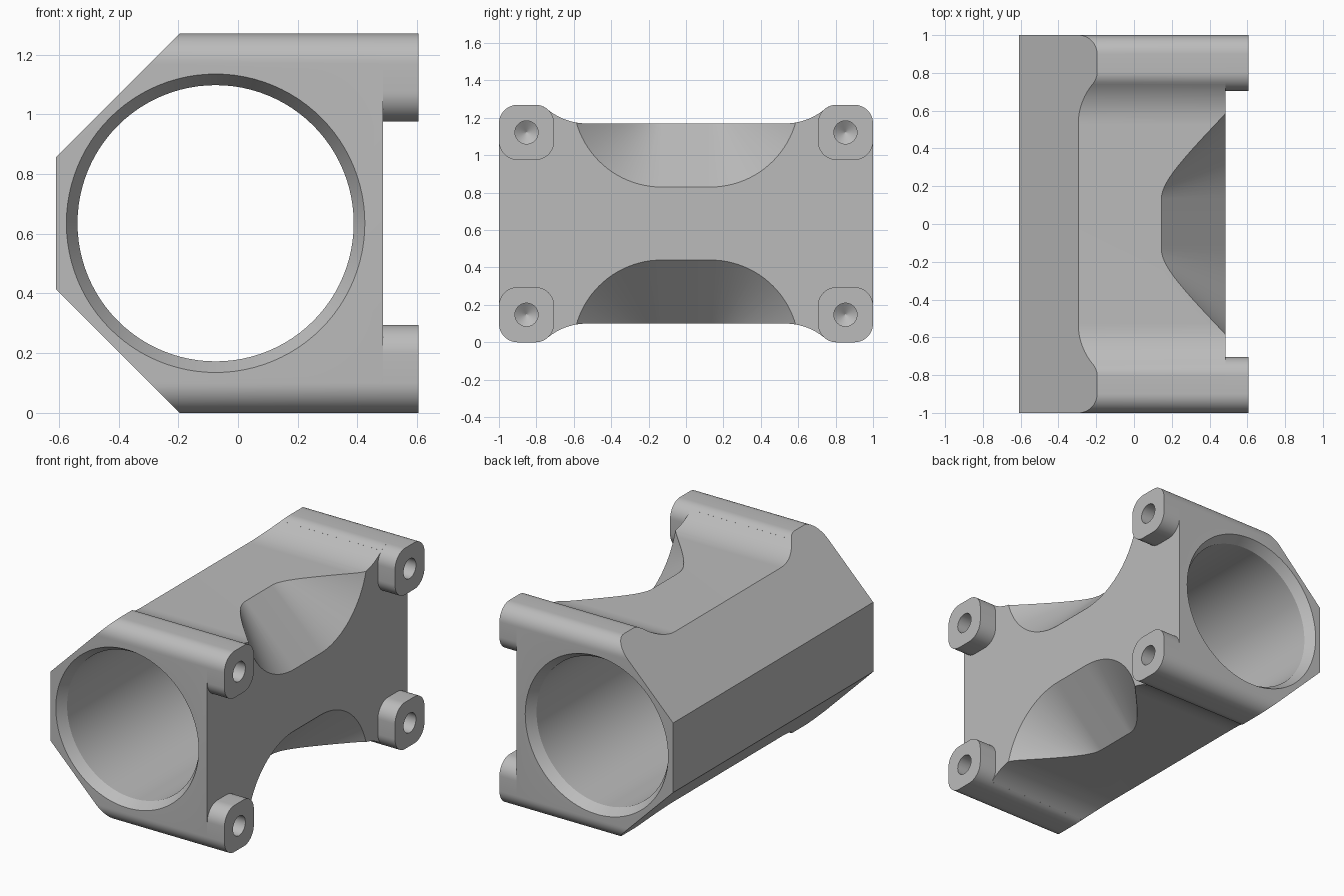
import bpy, bmesh, math
from mathutils import Vector

if "Cube" in bpy.data.objects:
    bpy.data.objects.remove(bpy.data.objects["Cube"], do_unlink=True)

MID = 0.635          # mid height
FACE = 0.485         # mounting face x
TIP = 0.605          # boss end x

grey = bpy.data.materials.new("plain grey")
grey.use_nodes = True
grey.diffuse_color = (0.5, 0.5, 0.5, 1)
grey.node_tree.nodes["Principled BSDF"].inputs["Base Color"].default_value = (0.5, 0.5, 0.5, 1)


def arc(cx, cy, r, start, end, n=12):
    angles = [math.radians(start + (end - start) * i / n) for i in range(n + 1)]
    return [(cx + r * math.cos(a), cy + r * math.sin(a)) for a in angles]


def circle(cx, cy, r, n):
    return arc(cx, cy, r, 0, 360, n)[:-1]


def make_object(name, bm):
    bmesh.ops.remove_doubles(bm, verts=bm.verts, dist=1e-5)
    bmesh.ops.recalc_face_normals(bm, faces=bm.faces)
    mesh = bpy.data.meshes.new(name)
    bm.to_mesh(mesh)
    bm.free()
    mesh.materials.append(grey)
    obj = bpy.data.objects.new(name, mesh)
    bpy.context.collection.objects.link(obj)
    return obj


def loft(name, axis, sections):
    """Join (position, outline) sections along the x or y axis."""
    bm = bmesh.new()
    rings = []
    for pos, outline in sections:
        rings.append([bm.verts.new((pos, a, b) if axis == "x" else (a, pos, b))
                      for a, b in outline])
    for low, high in zip(rings, rings[1:]):
        for i in range(len(low)):
            j = (i + 1) % len(low)
            bm.faces.new((low[i], low[j], high[j], high[i]))
    bm.faces.new(rings[0])
    bm.faces.new(rings[-1])
    return make_object(name, bm)


def cut(obj, cutter, operation="DIFFERENCE"):
    mod = obj.modifiers.new("cut", "BOOLEAN")
    mod.operation = operation
    mod.solver = "EXACT"
    mod.object = cutter
    bpy.context.view_layer.objects.active = obj
    bpy.ops.object.modifier_apply(modifier=mod.name)


# Body: waisted outline extruded along x
tangent = math.degrees(math.atan2(0.33, -0.275))
quarter = (arc(0.9, 1.17, 0.1, 0, 90) + arc(0.805, 1.17, 0.1, 90, tangent, 6)
           + arc(0.53, 1.5, 0.33, tangent - 180, -90))
upper = quarter + [(-y, z) for y, z in reversed(quarter)]
outline = upper + [(y, 2 * MID - z) for y, z in reversed(upper)]
body = loft("body", "x", [(-0.7, outline), (FACE, outline)])

# Chamfered envelope trims the long back corners
half = [(-0.61, 0.415), (-0.095, -0.1), (0.8, -0.1)]
envelope_shape = half + [(x, 2 * MID - z) for x, z in reversed(half)]
envelope = loft("envelope_cutter", "y", [(-1.2, envelope_shape), (1.2, envelope_shape)])
cut(body, envelope, "INTERSECT")

# Through bore with bevelled mouths
bore = loft("bore_cutter", "y", [(y, circle(-0.075, MID, r, 96)) for y, r in
                                 ((-1.01, 0.506), (-0.94, 0.4625), (0.94, 0.4625), (1.01, 0.506))])
cut(body, bore)
cutters = [envelope, bore]

# Scoops above and below: hull of two side-by-side cones
for name, side in (("top", 1), ("bottom", -1)):
    bm = bmesh.new()
    axis_z = MID + side * 0.669
    for y in (-0.13, 0.13):
        bm.verts.new((0.011, y, axis_z))
        for a, b in circle(y, axis_z, 0.574, 96):
            bm.verts.new((0.585, a, b))
    bmesh.ops.convex_hull(bm, input=bm.verts)
    bmesh.ops.dissolve_limit(bm, angle_limit=0.001, verts=bm.verts, edges=bm.edges)
    scoop = make_object(name + "_scoop_cutter", bm)
    cut(body, scoop)
    cutters.append(scoop)

# Corner bosses with drilled screw holes
parts = [body]
for sy, front_back in ((-1, "front"), (1, "back")):
    for sz, top_bottom in ((-1, "bottom"), (1, "top")):
        cy, cz = sy * 0.8525, MID + sz * 0.4875
        square = []
        for k, (dy, dz) in enumerate(((1, 1), (-1, 1), (-1, -1), (1, -1))):
            square += arc(cy + dy * 0.0475, cz + dz * 0.0475, 0.1, 90 * k, 90 * k + 90)
        label = front_back + "_" + top_bottom
        boss = loft(label + "_boss", "x", [(FACE, square), (TIP, square)])
        drill = loft(label + "_drill_cutter", "x",
                     [(x, circle(cy, cz, r, 32)) for x, r in
                      ((0.25, 0.003), (0.29, 0.062), (TIP + 0.05, 0.062))])
        cut(boss, drill)
        cut(body, drill)
        parts.append(boss)
        cutters.append(drill)

for cutter in cutters:
    bpy.data.objects.remove(cutter, do_unlink=True)

# Smooth curved walls, keep crisp edges
bpy.ops.object.select_all(action="DESELECT")
for part in parts:
    part.select_set(True)
bpy.context.view_layer.objects.active = body
bpy.ops.object.shade_smooth_by_angle(angle=math.radians(25))
